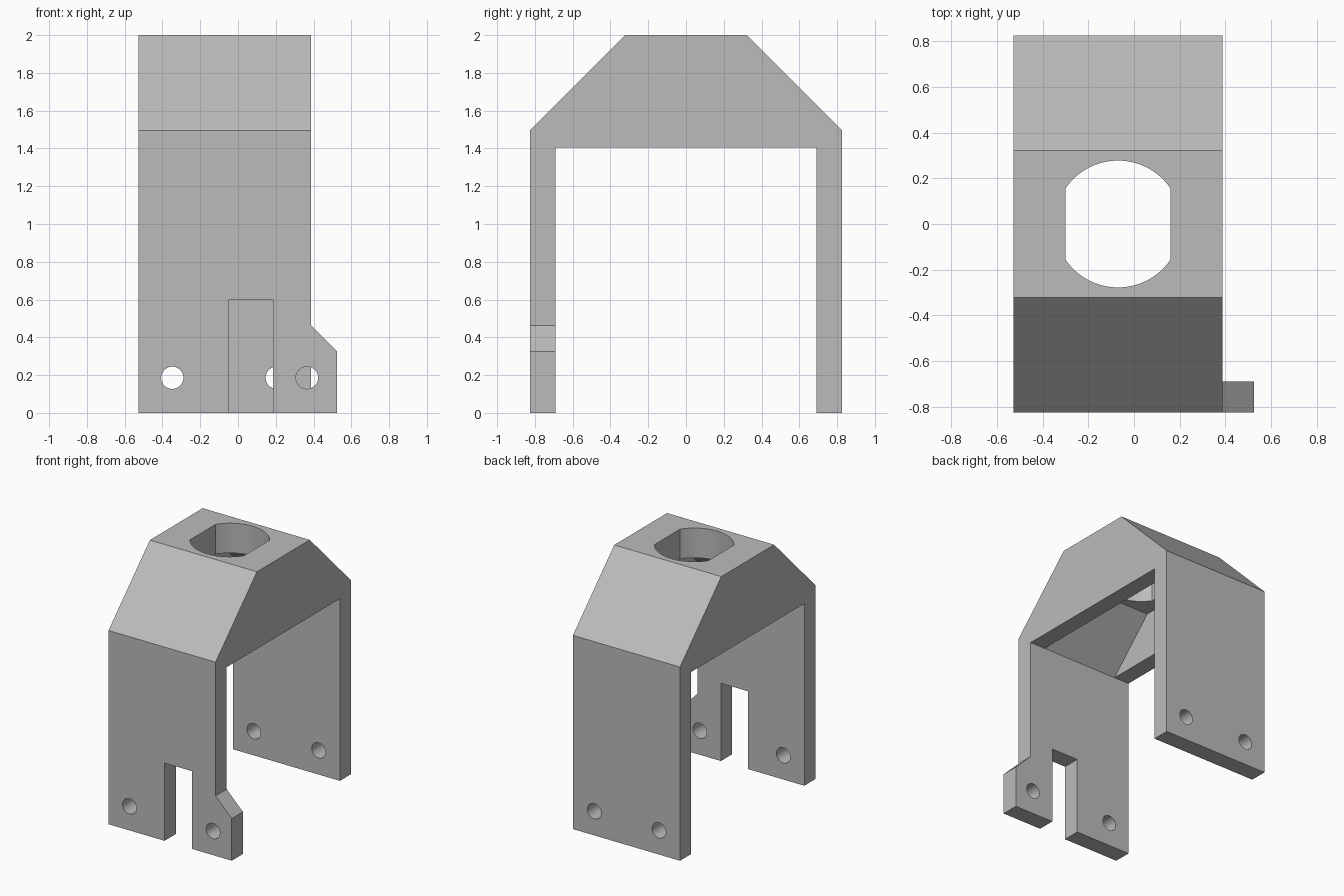
import bpy
import math
from mathutils import Vector

if "Cube" in bpy.data.objects:
    bpy.data.objects.remove(bpy.data.objects["Cube"], do_unlink=True)

# Main dimensions
LEFT, RIGHT = 0.387, -0.527
MID = (LEFT + RIGHT) / 2
OUT, INN = 0.826, 0.69
WALL = 0.13

grey = bpy.data.materials.new("plain grey")
grey.use_nodes = True
grey.diffuse_color = (0.5, 0.5, 0.5, 1)
grey.node_tree.nodes["Principled BSDF"].inputs["Base Color"].default_value = (0.5, 0.5, 0.5, 1)


def prism(name, profile, axis, start, end):
    """Extrude a closed 2D profile along the given axis."""
    def place(p, d):
        a, b = p
        return {"x": (d, a, b), "y": (a, d, b), "z": (a, b, d)}[axis]
    n = len(profile)
    verts = [place(p, d) for d in (start, end) for p in profile]
    faces = [list(range(n))[::-1], list(range(n, 2 * n))]
    faces += [[i, (i + 1) % n, n + (i + 1) % n, n + i] for i in range(n)]
    mesh = bpy.data.meshes.new(name)
    mesh.from_pydata(verts, [], faces)
    # The y axis flips the winding, so turn such prisms outside out
    if axis == "y":
        mesh.flip_normals()
    mesh.materials.append(grey)
    obj = bpy.data.objects.new(name, mesh)
    bpy.context.collection.objects.link(obj)
    return obj


def combine(target, tool, operation="DIFFERENCE"):
    """Apply a boolean and discard the tool."""
    tool.hide_render = True
    mod = target.modifiers.new(tool.name, "BOOLEAN")
    mod.operation, mod.object, mod.solver = operation, tool, "EXACT"
    bpy.context.view_layer.objects.active = target
    bpy.ops.object.modifier_apply(modifier=mod.name)
    bpy.data.objects.remove(tool, do_unlink=True)


def arc(cx, cy, r, a0, a1, n):
    return [(cx + r * math.cos(a0 + (a1 - a0) * i / n),
             cy + r * math.sin(a0 + (a1 - a0) * i / n)) for i in range(n + 1)]


# Arch body: two legs joined by a chamfered head
half = [(INN, 0), (OUT, 0), (OUT, 1.495), (0.322, 2)]
opening = [(-INN, 1.405), (INN, 1.405)]
profile = opening + half + [(-y, z) for y, z in reversed(half)]
bracket = prism("bracket", profile, "x", RIGHT, LEFT)

# Side tab on the front leg
tab = [(0.1, 0), (0.525, 0), (0.525, 0.325), (LEFT, 0.463), (0.1, 0.463)]
combine(bracket, prism("side_tab", tab, "y", -OUT, -INN), "UNION")

# Hollow under the head
hollow = [(-INN, 1.3), (INN, 1.3), (INN, 1.405), (0.325, 1.77), (-0.325, 1.77), (-INN, 1.405)]
combine(bracket, prism("hollow", hollow, "x", RIGHT + WALL, LEFT - WALL))

# Round hole with two flats through the top
a = math.acos(0.23 / 0.278)
flatted = arc(MID, 0, 0.278, a, math.pi - a, 24) + arc(MID, 0, 0.278, math.pi + a, 2 * math.pi - a, 24)
combine(bracket, prism("top_hole", flatted, "z", 1.6, 2.2))

# Slot in the front leg
slot = [(-0.048, -0.1), (0.185, -0.1), (0.185, 0.6), (-0.048, 0.6)]
combine(bracket, prism("slot", slot, "y", -1, -0.5))

# Screw holes near the feet
for x, side in ((-0.348, -1), (0.365, -1), (-0.348, 1), (0.205, 1)):
    circle = arc(x, 0.186, 0.059, 0, 2 * math.pi, 32)[:-1]
    y0, y1 = sorted((side * 0.5, side * 1.0))
    combine(bracket, prism("screw_hole", circle, "y", y0, y1))

# Smooth only the hole walls
bpy.ops.object.select_all(action="DESELECT")
bracket.select_set(True)
bpy.context.view_layer.objects.active = bracket
bpy.ops.object.shade_smooth_by_angle(angle=math.radians(30))
